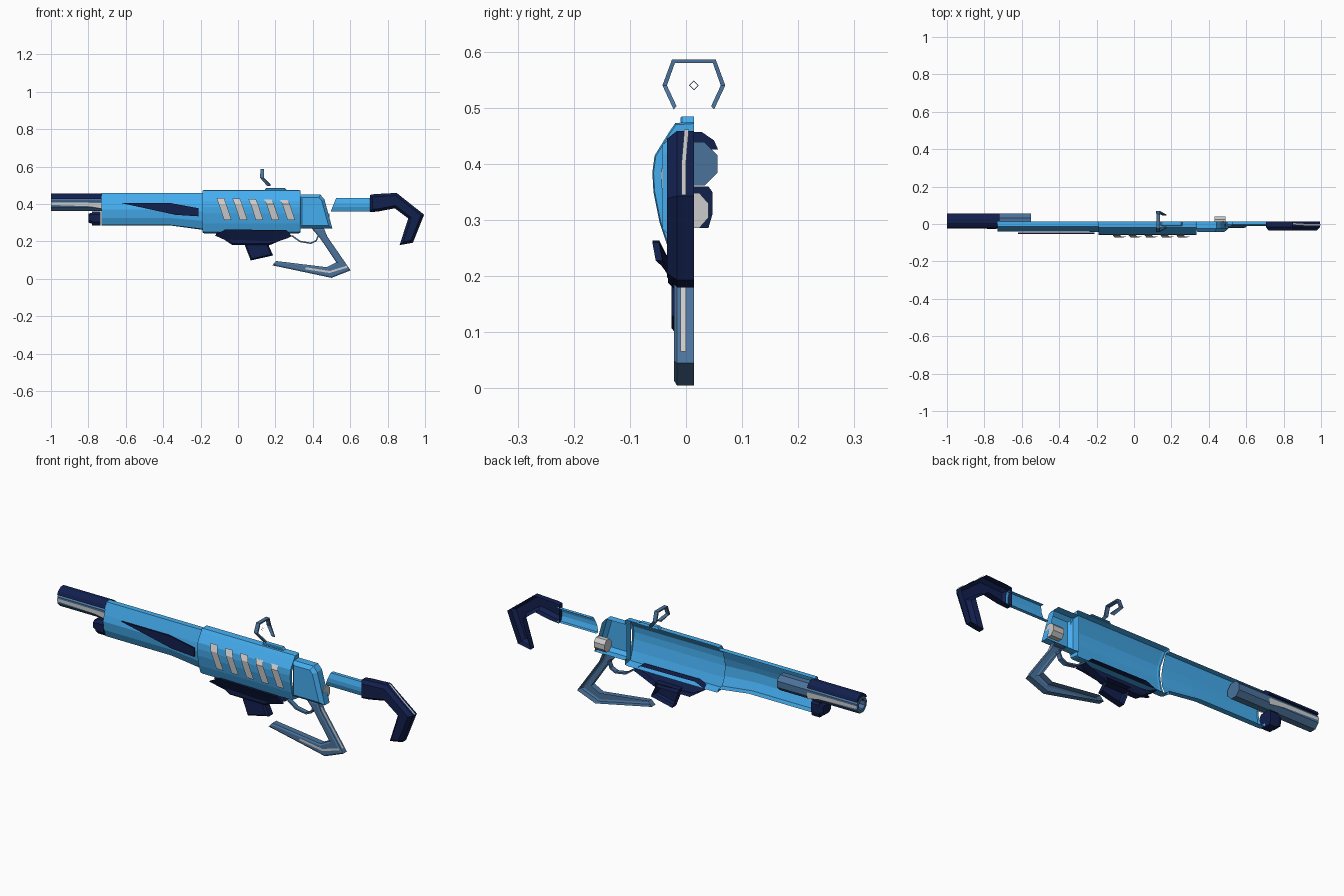
import bpy, bmesh, math
from mathutils import Vector

if "Cube" in bpy.data.objects:
    bpy.data.objects.remove(bpy.data.objects["Cube"])

MID = 0.014  # open centre plane of the half-shell model


def mat(name, c):
    m = bpy.data.materials.new(name)
    m.diffuse_color = (*c, 1)
    m.use_nodes = True
    m.node_tree.nodes["Principled BSDF"].inputs["Base Color"].default_value = m.diffuse_color
    return m


SKY = mat("sky_blue", (0.06, 0.42, 0.87))
NAVY = mat("navy", (0.006, 0.014, 0.075))
STEEL = mat("steel_blue", (0.07, 0.17, 0.33))


def finish(bm, name, m, inward=None):
    me = bpy.data.meshes.new(name)
    bmesh.ops.recalc_face_normals(bm, faces=bm.faces)
    bm.to_mesh(me)
    bm.free()
    ob = bpy.data.objects.new(name, me)
    bpy.context.collection.objects.link(ob)
    if m:
        me.materials.append(m)
    return ob


def loft(name, rings, m, closed=False, caps=False):
    """Skin a list of point rings of equal length."""
    bm = bmesh.new()
    vs = [[bm.verts.new(p) for p in r] for r in rings]
    n = len(rings[0])
    for a, b in zip(vs, vs[1:]):
        for i in range(n if closed else n - 1):
            j = (i + 1) % n
            bm.faces.new((a[i], a[j], b[j], b[i]))
    if caps:
        bm.faces.new(vs[0])
        bm.faces.new(vs[-1])
    return finish(bm, name, m)


def section(x, pts, s=1.0, zc=0.37, shear=0.0):
    return [(x + shear * (zc - z), MID + (y - MID) * s, zc + (z - zc) * s) for y, z in pts]


def plate(name, outline, y0, y1, m, inset=0.0, depth=0.0, back=False):
    """Extruded x-z outline, chamfered on its outer (-y) face."""
    bm = bmesh.new()
    f = bm.faces.new([bm.verts.new((x, y1, z)) for x, z in outline])
    bm.normal_update()
    if f.normal.y > 0:
        f.normal_flip()
    r = bmesh.ops.extrude_face_region(bm, geom=[f], use_keep_orig=True)
    front = [g for g in r["geom"] if isinstance(g, bmesh.types.BMFace)][0]
    for v in front.verts:
        v.co.y = y0 + depth
    bm.normal_update()
    if inset:
        bmesh.ops.inset_region(bm, faces=[front], thickness=inset, use_even_offset=True)
        for v in front.verts:
            v.co.y = y0
    if not back:
        bmesh.ops.delete(bm, geom=[f], context='FACES_ONLY')
    return finish(bm, name, m)


def ribbon(name, path, w, t, m, inward):
    """Square bar along a path; w is the half width, inward is a centre to thicken toward."""
    rings = []
    for p in path:
        p = Vector(p)
        d = Vector(inward) - p
        d[0 if w[0] else 1] = 0
        q = p + d.normalized() * t
        wv = Vector(w)
        rings.append([p - wv, p + wv, q + wv, q - wv])
    return loft(name, rings, m, True, True)


# Forend shell, tapering down toward the receiver
FORE = [(MID, .46), (-.014, .46), (-.033, .40), (-.040, .37), (-.034, .325), (-.018, .287), (MID, .285)]
DEEP = [(MID, .46), (-.014, .46), (-.035, .40), (-.042, .36), (-.037, .31), (-.018, .266), (MID, .262)]
loft("forend", [section(-.73, FORE, .8), section(-.73, FORE), section(-.36, FORE), section(-.19, DEEP)], SKY)

# Main receiver shell with stepped ends
BODY = [(MID, .475), (-.019, .473), (-.03, .457), (-.056, .415), (-.06, .385), (-.058, .35),
        (-.047, .295), (-.032, .25), (MID, .243)]
loft("receiver", [section(x, BODY, s) for x, s in
                  ((-.19, .87), (-.19, .97), (-.18, 1), (.325, 1), (.333, .97), (.333, .78))], SKY)

# Rear receiver block
plate("rear_receiver", [(.325, .45), (.44, .45), (.462, .425), (.505, .268), (.325, .268)],
      -.042, MID, SKY, .016, .018)

# Top rail
plate("top_rail", [(.14, .472), (.15, .485), (.25, .485), (.262, .472)], -.010, MID, SKY, .003, .003)

# Five slanted side vents, bent to follow the shell
for k in range(5):
    x = -.115 + k * .085
    top = .432 - k * .003
    rows = [(x, -.058, top), (x + .012, -.073, .40), (x + .04, -.066, .315)]
    loft(f"vent_{k + 1}", [[(a, y, z), (a + .04, y, z)] for a, y, z in rows], None)

# Pointed side fin on the forend
plate("forend_fin", [(-.62, .404), (-.356, .404), (-.21, .377), (-.21, .334), (-.334, .342)],
      -.053, -.045, NAVY, back=True)

# Barrel: octagonal tube with bore
BC, BZ = .017, .40


def octagon(x, r):
    return [(x, BC + r * math.cos(math.radians(22.5 + 45 * i)),
             BZ + r * math.sin(math.radians(22.5 + 45 * i))) for i in range(8)]


loft("barrel", [octagon(-.55, .042), octagon(-1, .042), octagon(-1, .026), octagon(-.75, .026)],
     STEEL, True, True)
# Barrel roof and grey side strips
roof = [(-.023, .426), (-.016, .442), (.006, .457), (.028, .457), (.050, .442), (.057, .426), (.04, .426), (-.006, .426)]
loft("barrel_roof", [section(-1, roof), section(-.72, roof)], NAVY, True, True)
for side, s in (("front", -1), ("back", 1)):
    y = BC + s * .041
    loft(f"barrel_strip_{side}", [[(-1, y, .408), (-1, y, .395)], [(-.86, y, .408), (-.80, y, .388)],
                                  [(-.72, y, .405), (-.72, y, .372)]], None)

# Collar under the barrel
collar = [(-.015, .36), (-.028, .345), (-.028, .305), (-.012, .286), (.04, .286), (.047, .31), (.047, .35), (.04, .36)]
loft("under_barrel_collar", [section(-.735, collar), section(-.78, collar)], NAVY, True, True)
tip = [(y, .325 + (z - .325) * .8) for y, z in collar]
loft("under_barrel_tip", [section(-.78, tip), section(-.80, tip, .8, .33)], NAVY, True, True)

# Grey bolt cylinder inside the rear receiver
loft("rear_bolt", [[(x, .012 + .030 * math.cos(i * math.pi / 4 + .39), .317 + .034 * math.sin(i * math.pi / 4 + .39))
                    for i in range(8)] for x in (.43, .49)], None, True, True)

# Stock tube
TUBE = [(MID, .431), (-.004, .431), (-.012, .405), (-.012, .385), (-.004, .361), (MID, .361)]
loft("stock_tube", [section(.51, TUBE, 1, .396, -.4), section(.72, TUBE)], SKY)

# Hooked shoulder stock with a grey top strip
plate("stock_hook", [(.705, .448), (.73, .453), (.848, .459), (.995, .343), (.935, .193), (.864, .18),
                     (.91, .323), (.838, .377), (.75, .36), (.705, .356)], -.034, MID, NAVY, .014, .018)
loft("stock_strip", [[(x, y, z), (x, y + .008, z)] for x, y, z in
                     ((.85, -.003, .461), (.925, -.008, .402), (.997, -.008, .345))], None)

# Hand grip with long lower arm
plate("hand_grip", [(.395, .268), (.46, .268), (.478, .225), (.602, .045), (.50, .005), (.183, .072),
                    (.205, .095), (.475, .062), (.525, .088), (.44, .215)],
      -.021, MID, STEEL, .008, .005)
loft("grip_strip", [[(x, -.0225, z), (x, -.0225, z - .011)] for x, z in ((.36, .062), (.49, .042), (.582, .07))], None)
loft("grip_back_strip", [[(x, -.010, z), (x, 0, z)] for x, z in ((.472, .242), (.48, .227), (.592, .066))], None)

# Trigger guard
ribbon("trigger_guard", [(.285, 0, .228), (.33, 0, .196), (.39, 0, .186), (.42, 0, .2), (.435, 0, .235)],
       (0, .012, 0), .008, STEEL, (.36, 0, .3))

# Flared navy side panel below the receiver
top = [(-.125, -.054, .232), (-.068, -.060, .264), (.26, -.060, .260), (.288, -.054, .228)]
low = [(-.10, -.040, .222), (-.03, -.022, .19), (.16, -.022, .182), (.26, -.040, .215)]
loft("side_panel", [[a, b, (b[0], b[1] + .012, b[2]), (a[0], a[1] + .012, a[2])] for a, b in zip(top, low)],
     NAVY, True, True)
# Navy belly and magazine
plate("belly", [(-.12, .24), (-.06, .265), (.25, .262), (.285, .23), (.17, .18), (-.03, .18)],
      -.032, MID, NAVY, .008, .008)
plate("magazine", [(.03, .2), (.165, .2), (.165, .175), (.188, .125), (.068, .098), (.04, .17)],
      -.026, MID, NAVY, .008, .008)

# Hexagonal sight frame with centre reticle
ribbon("sight_frame", [(.165, -.022, .497), (.128, -.042, .54), (.13, -.025, .586), (.13, .053, .586),
                       (.128, .070, .54), (.165, .050, .497)], (.010, 0, 0), .008, STEEL, (.13, MID, .54))
ret = [[(.128, MID + r * math.cos(i * math.pi / 2), .54 + r * math.sin(i * math.pi / 2)) for i in range(4)]
       for r in (.007, .0085)]
loft("sight_reticle", ret, STEEL, True)
